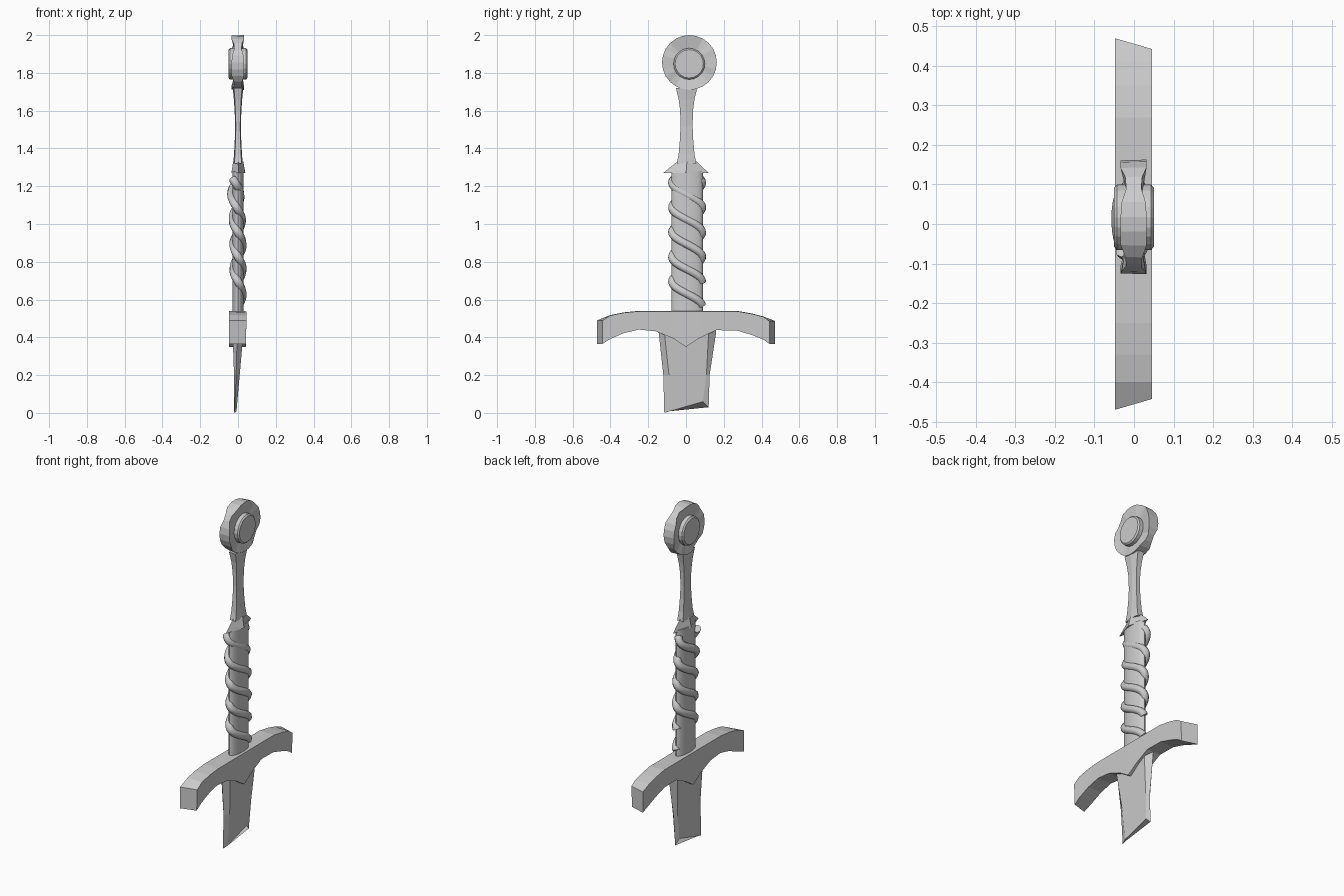
import bpy, bmesh, math

if "Cube" in bpy.data.objects:
    bpy.data.objects.remove(bpy.data.objects["Cube"])


def loft(name, rings, smooth=None):
    """Closed skin through rings that share one vertex count."""
    bm = bmesh.new()
    rows = [[bm.verts.new(p) for p in r] for r in rings]
    n = len(rows[0])
    for a, b in zip(rows, rows[1:]):
        for i in range(n):
            bm.faces.new((a[i], a[(i + 1) % n], b[(i + 1) % n], b[i]))
    bm.faces.new(rows[0])
    bm.faces.new(rows[-1])
    bmesh.ops.recalc_face_normals(bm, faces=bm.faces)
    me = bpy.data.meshes.new(name)
    bm.to_mesh(me)
    bm.free()
    ob = bpy.data.objects.new(name, me)
    bpy.context.collection.objects.link(ob)
    if smooth:
        bpy.ops.object.select_all(action='DESELECT')
        ob.select_set(True)
        bpy.context.view_layer.objects.active = ob
        bpy.ops.object.shade_smooth_by_angle(angle=math.radians(smooth))
    return ob


def ellipse(cx, cy, rx, ry, z, n):
    return [(cx + rx * math.cos(2 * math.pi * i / n),
             cy + ry * math.sin(2 * math.pi * i / n), z) for i in range(n)]


# Broken blade: flat bevelled section tapering to a slanted, chipped break
def blade_ring(left, mid, right, cx, hx):
    (y0, z0), (y1, z1), (y2, z2) = left, mid, right
    return [(cx - .004, y0, z0), (cx - hx, y0 + .03, z0 + (z1 - z0) * .15), (cx - hx, y1, z1),
            (cx, y2, z2), (cx + hx, y1, z1), (cx + hx, y0 + .03, z0 + (z1 - z0) * .15)]


loft("broken_blade", [
    blade_ring((-.115, 0), (.09, .06), (.12, .03), -.014, .006),
    blade_ring((-.12, .2), (.108, .2), (.125, .2), -.006, .015),
    blade_ring((-.145, .43), (.12, .43), (.16, .43), 0, .029),
    blade_ring((-.145, .5), (.12, .5), (.16, .5), 0, .03)])

# Crossguard: drooping arms as vertical sections (y, top z, bottom z)
sections = [(-.47, .49, .365), (-.40, .518, .392), (-.33, .532, .422), (-.25, .54, .441),
            (-.16, .54, .432), (-.07, .54, .395), (0, .54, .35), (.07, .54, .395),
            (.16, .54, .438), (.27, .54, .436), (.35, .526, .412), (.41, .51, .388),
            (.47, .487, .365)]
rings = []
for y, top, bottom in sections:
    cut = -.027 * math.copysign(1, y) if abs(y) > .45 else 0
    rings.append([(-.048, y, bottom), (-.048, y, top),
                  (.045, y + cut, top - .002), (.041, y + cut, bottom)])
loft("crossguard", rings)

# Oval grip
loft("grip", [ellipse(0, .006, .03, .083, z, 24) for z in (.52, 1.28)], 40)

# Two cords winding round the grip, partly sunk into it on the +x side near the top
for k in range(2):
    cu = bpy.data.curves.new("grip_cord", 'CURVE')
    cu.dimensions = '3D'
    cu.bevel_depth = .022
    cu.bevel_resolution = 2
    cu.resolution_u = 2
    cu.use_fill_caps = True
    pts = []
    for i in range(121):
        t = 2 * math.pi * i / 40
        z = .76 + .262 * (t - math.pi / 2) / (2 * math.pi) + k * .131 - .131
        if .57 < z < 1.24:
            sink = max(0, z - .95) * .055
            pts.append((.024 * math.sin(t) - sink, .006 + .079 * math.cos(t), z))
    sp = cu.splines.new('POLY')
    sp.points.add(len(pts) - 1)
    for p, co in zip(sp.points, pts):
        p.co = (*co, 1)
    sp.use_smooth = True
    ob = bpy.data.objects.new("grip_cord_%d" % (k + 1), cu)
    bpy.context.collection.objects.link(ob)

# Lozenge collar flaring at the bottom, running into the waisted neck
loft("collar", [ellipse(.002, 0, .037, .12, 1.27, 4),
                ellipse(.001, .005, .027, .052, 1.33, 4)])
neck = [(1.32, .025, .052), (1.37, .021, .042), (1.45, .017, .035), (1.52, .015, .032),
        (1.6, .018, .034), (1.66, .022, .042), (1.72, .028, .056)]


def neck_ring(z, hx, hy):
    return [(hx, .003, z), (hx * .75, hy + .003, z), (-hx * .75, hy + .003, z),
            (-hx, .003, z), (-hx * .75, .003 - hy, z), (hx * .75, .003 - hy, z)]


loft("neck", [neck_ring(*r) for r in neck])


# Disc pommel with a wavy rim and a raised round boss on both faces
def disc_ring(x, y, z, r, n, wave=0):
    out = []
    for i in range(n):
        a = 2 * math.pi * i / n
        pinch = 1 - wave * max(0, math.cos(4 * (a - math.radians(55))))
        out.append((x * pinch, y + r * math.cos(a), z + r * math.sin(a)))
    return out


loft("pommel_disc", [disc_ring(x, .018, 1.855, r, 24, w) for x, r, w in
                     ((-.02, .08, 0), (-.034, .143, .45), (.032, .145, .45), (.02, .08, 0))])
loft("pommel_boss", [disc_ring(x, .017, 1.848, r, 20) for x, r in
                     ((-.05, .075), (-.043, .083), (.043, .083), (.05, .075))])
